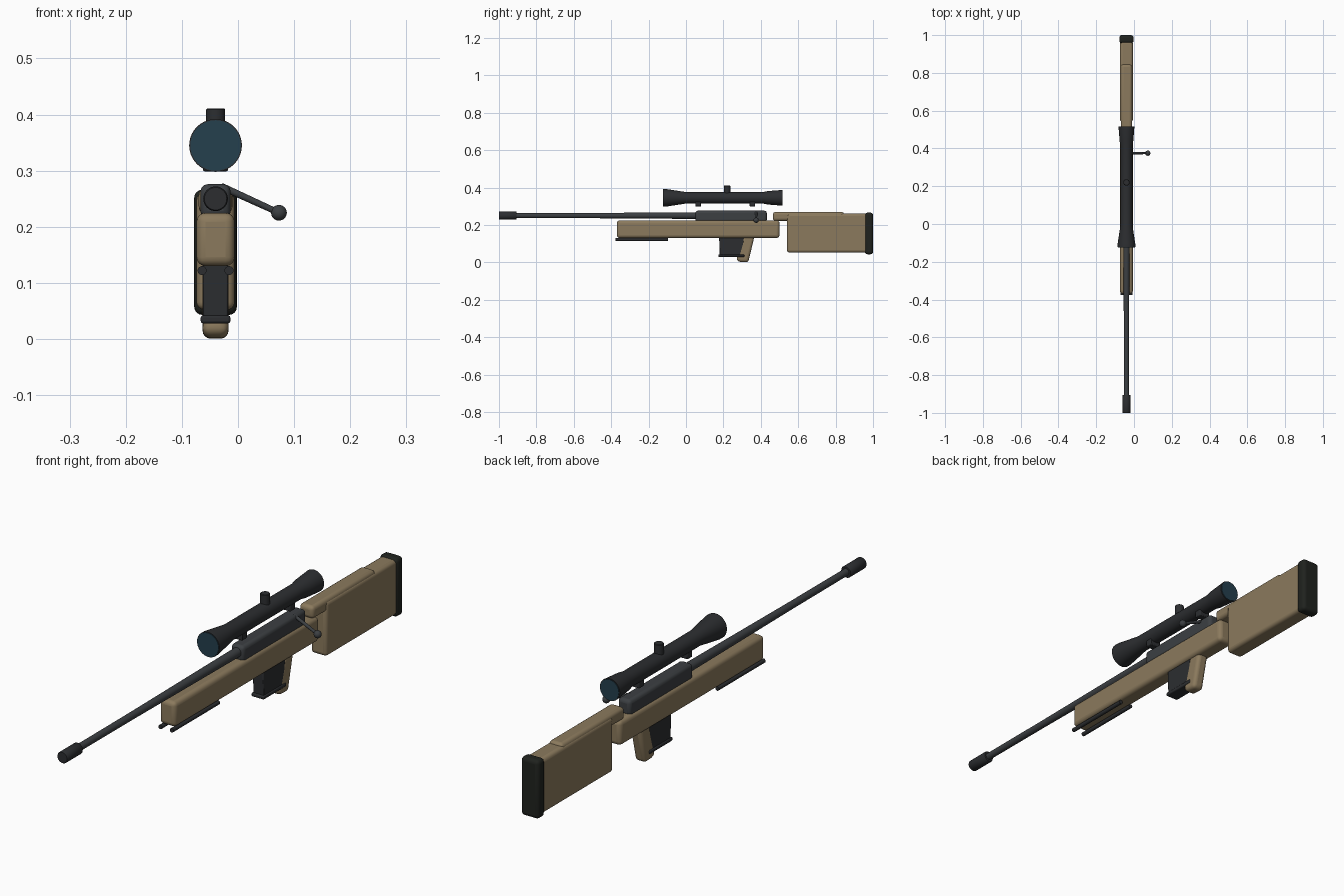
import bpy, bmesh, math
from mathutils import Vector

if "Cube" in bpy.data.objects:
    bpy.data.objects.remove(bpy.data.objects["Cube"])

CX = -0.04  # centre line of the rifle


def material(name, rgb):
    m = bpy.data.materials.new(name)
    m.diffuse_color = (*rgb, 1)
    m.use_nodes = True
    m.node_tree.nodes["Principled BSDF"].inputs["Base Color"].default_value = m.diffuse_color
    return m


TAN = material("tan", (0.26, 0.195, 0.11))
DARK = material("dark", (0.025, 0.027, 0.03))
STEEL = material("steel", (0.045, 0.05, 0.055))
RUBBER = material("rubber", (0.014, 0.016, 0.013))
GLASS = material("glass", (0.018, 0.05, 0.075))


def finish(name, bm, mat, bevel=0, segments=4):
    bmesh.ops.recalc_face_normals(bm, faces=bm.faces)
    me = bpy.data.meshes.new(name)
    bm.to_mesh(me)
    bm.free()
    me.materials.append(mat)
    ob = bpy.data.objects.new(name, me)
    bpy.context.collection.objects.link(ob)
    if bevel:
        mod = ob.modifiers.new("bevel", "BEVEL")
        mod.width, mod.segments = bevel, segments
    bpy.ops.object.select_all(action="DESELECT")
    ob.select_set(True)
    bpy.context.view_layer.objects.active = ob
    bpy.ops.object.shade_smooth_by_angle(angle=math.radians(35))
    return ob


def slab(name, profile, width, mat, bevel, segments=4):
    """Side profile of (y, z) points extruded across x."""
    bm = bmesh.new()
    face = bm.faces.new([bm.verts.new((CX - width / 2, y, z)) for y, z in profile])
    new = bmesh.ops.extrude_face_region(bm, geom=[face])["geom"]
    verts = [v for v in new if isinstance(v, bmesh.types.BMVert)]
    bmesh.ops.translate(bm, verts=verts, vec=(width, 0, 0))
    return finish(name, bm, mat, bevel, segments)


def block(name, y0, y1, z0, z1, width, mat, bevel, segments=4):
    return slab(name, [(y0, z0), (y1, z0), (y1, z1), (y0, z1)], width, mat, bevel, segments)


def turned(name, start, axis, rings, mat, sides=32):
    """Rings of (distance, radius) lofted along an axis, with capped ends."""
    rot = Vector((0, 0, 1)).rotation_difference(Vector(axis))
    bm = bmesh.new()
    loops = []
    for d, r in rings:
        loops.append([bm.verts.new(Vector(start) + rot @ Vector((
            r * math.cos(math.tau * i / sides), r * math.sin(math.tau * i / sides), d)))
            for i in range(sides)])
    for a, b in zip(loops, loops[1:]):
        for i in range(sides):
            j = (i + 1) % sides
            bm.faces.new((a[i], a[j], b[j], b[i]))
    bm.faces.new(loops[0])
    bm.faces.new(loops[-1])
    return finish(name, bm, mat)


# Stock
block("forend", -0.37, 0.50, 0.13, 0.225, 0.068, TAN, 0.016)
block("buttstock", 0.54, 0.97, 0.052, 0.261, 0.068, TAN, 0.014)
block("cheek_rest", 0.465, 0.845, 0.222, 0.27, 0.06, TAN, 0.014)
block("butt_pad", 0.957, 1.0, 0.043, 0.266, 0.076, RUBBER, 0.014)
slab("grip", [(0.268, 0.012), (0.29, 0.002), (0.333, 0.0), (0.366, 0.14), (0.305, 0.14)],
     0.046, TAN, 0.014)

# Receiver, barrel and muzzle
block("receiver", 0.05, 0.432, 0.215, 0.276, 0.054, STEEL, 0.013, 3)
Y = (0, 1, 0)
turned("barrel", (CX, -0.92, 0.25), Y, [(0, 0.013), (0.35, 0.0135), (1.0, 0.018)], STEEL)
turned("muzzle_brake", (CX, -1.0, 0.25), Y,
       [(0, 0.02), (0.003, 0.022), (0.092, 0.022), (0.095, 0.02)], DARK)

# Magazine
slab("magazine", [(0.18, 0.035), (0.305, 0.035), (0.31, 0.14), (0.177, 0.14)],
     0.045, DARK, 0.003, 2)
block("magazine_floorplate", 0.174, 0.312, 0.028, 0.042, 0.053, DARK, 0.004, 2)

# Scope
turned("scope_body", (CX, -0.122, 0.345), Y,
       [(0, 0.047), (0.015, 0.047), (0.12, 0.031), (0.535, 0.031),
        (0.56, 0.036), (0.637, 0.042)], DARK, 40)
turned("front_lens", (CX, -0.124, 0.345), Y, [(0, 0.045), (0.01, 0.045)], GLASS, 40)
turned("rear_lens", (CX, 0.507, 0.345), Y, [(0, 0.039), (0.01, 0.039)], GLASS, 40)
turned("scope_turret", (CX, 0.22, 0.36), (0, 0, 1),
       [(0, 0.017), (0.049, 0.017), (0.051, 0.015)], DARK)
for i, y in enumerate((0.065, 0.355)):
    block(f"scope_mount_{i + 1}", y - 0.015, y + 0.015, 0.299, 0.335, 0.045, DARK, 0.003, 2)

# Bolt handle
root, tip = Vector((-0.03, 0.375, 0.272)), Vector((0.073, 0.375, 0.225))
turned("bolt_handle", root, (tip - root).normalized(),
       [(0, 0.0065), ((tip - root).length, 0.0055)], STEEL, 20)
bm = bmesh.new()
bmesh.ops.create_uvsphere(bm, u_segments=24, v_segments=14, radius=0.014)
bmesh.ops.translate(bm, verts=bm.verts, vec=tip)
finish("bolt_knob", bm, STEEL)

# Folded bipod legs
for side, label in ((-1, "left"), (1, "right")):
    turned(f"bipod_leg_{label}", (CX + side * 0.024, -0.376, 0.122), Y,
           [(0, 0.008), (0.28, 0.008)], DARK, 20)
